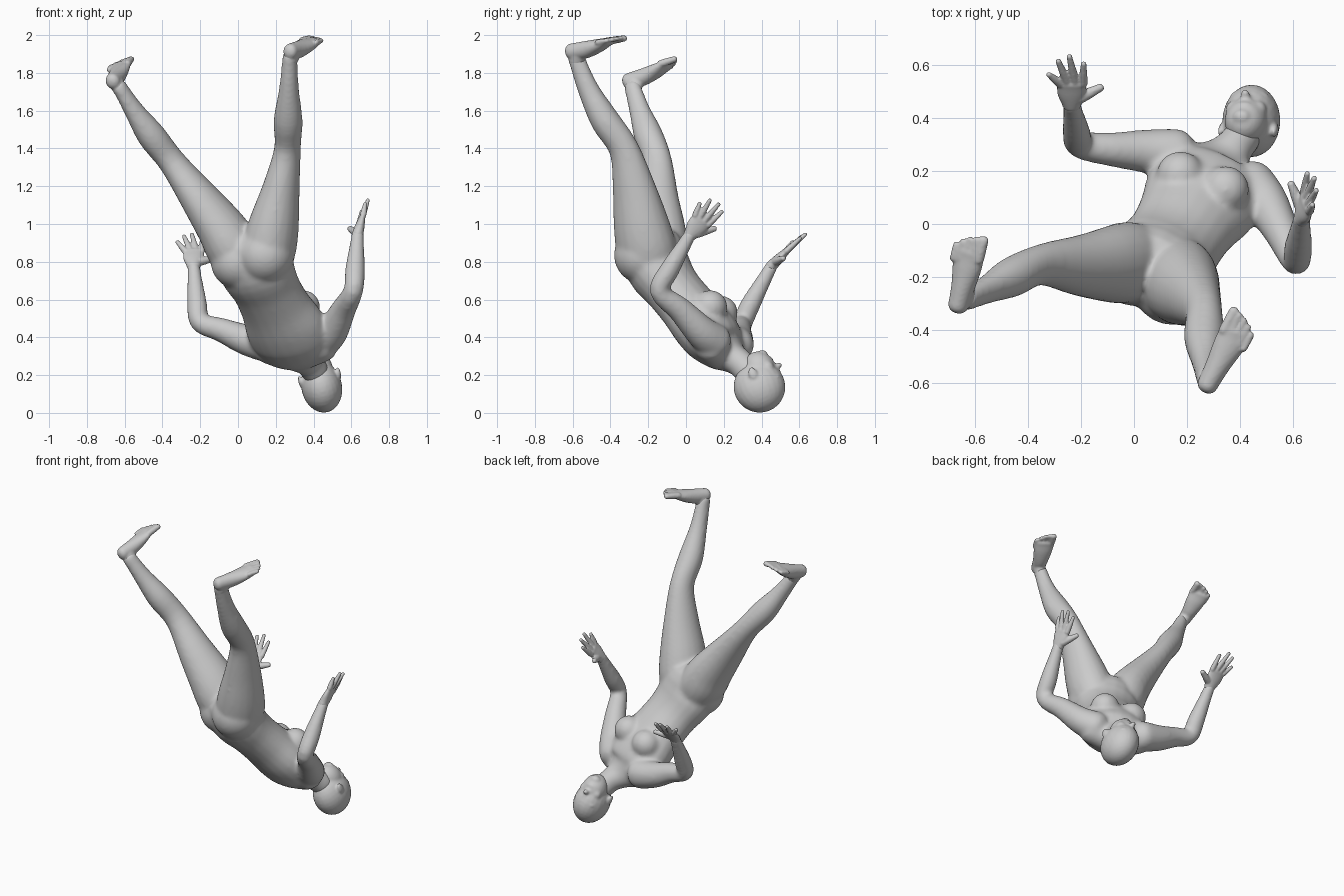
import bpy, bmesh, math
from mathutils import Vector, Matrix

if "Cube" in bpy.data.objects:
    bpy.data.objects.remove(bpy.data.objects["Cube"])

V = Vector
LEFT = V((.93, -.35, .05))      # body's left-right axis


def loft(bm, pts, axis=LEFT, sides=20, steps=4, dome=.8):
    """Closed tube through (x, y, z, half_width, half_depth) points with domed ends."""
    pts = [V(p) for p in pts]
    ext = [2 * pts[0] - pts[1]] + pts + [2 * pts[-1] - pts[-2]]
    ext[0][3:], ext[-1][3:] = pts[0][3:], pts[-1][3:]
    path = []
    for i in range(1, len(ext) - 2):
        a, b, c, d = ext[i - 1:i + 3]
        for k in range(steps):
            t = k / steps
            path.append(.5 * (2 * b + (c - a) * t + (2 * a - 5 * b + 4 * c - d) * t * t
                              + (3 * b - a - 3 * c + d) * t ** 3))
    path.append(pts[-1])
    sections = []
    n = len(path)
    for i, p in enumerate(path):
        t = (V(path[min(i + 1, n - 1)][:3]) - V(path[max(i - 1, 0)][:3])).normalized()
        sections.append((V(p[:3]), t, p[3], p[4]))

    def cap(sec, sign):
        c, t, a, b = sec
        return [(c + t * sign * dome * min(a, b) * math.sin(u), t, a * math.cos(u), b * math.cos(u))
                for u in (.45, .9, 1.3)]
    sections = cap(sections[0], -1)[::-1] + sections + cap(sections[-1], 1)
    rings = []
    for c, t, a, b in sections:
        w = (axis - t * axis.dot(t)).normalized()
        d = t.cross(w)
        rings.append([bm.verts.new(c + w * a * math.cos(q) + d * b * math.sin(q))
                      for q in (2 * math.pi * k / sides for k in range(sides))])
    for r, s in zip(rings, rings[1:]):
        for k in range(sides):
            m = (k + 1) % sides
            bm.faces.new((r[k], r[m], s[m], s[k]))
    bm.faces.new(rings[0][::-1])
    bm.faces.new(rings[-1])


def ball(bm, x, y, z, r):
    bmesh.ops.create_uvsphere(bm, u_segments=24, v_segments=16, radius=r,
                              matrix=Matrix.Translation((x, y, z)))


def finish(name, bm, voxel, smooth):
    """Fuse the overlapping shapes into one smooth skin."""
    bmesh.ops.recalc_face_normals(bm, faces=bm.faces)
    me = bpy.data.meshes.new(name)
    bm.to_mesh(me)
    bm.free()
    ob = bpy.data.objects.new(name, me)
    bpy.context.collection.objects.link(ob)
    r = ob.modifiers.new("fuse", 'REMESH')
    r.mode, r.voxel_size, r.use_smooth_shade = 'VOXEL', voxel, True
    s = ob.modifiers.new("soften", 'SMOOTH')
    s.factor, s.iterations = .5, smooth


# Torso, neck and limbs
bm = bmesh.new()
loft(bm, [(.07, -.17, .86, .185, .16), (.10, -.14, .757, .205, .167), (.15, -.07, .657, .188, .147),
          (.2, .01, .56, .195, .147), (.25, .088, .462, .222, .154), (.285, .15, .385, .22, .147),
          (.305, .19, .335, .19, .12), (.34, .24, .295, .11, .085), (.375, .285, .265, .076, .075),
          (.41, .33, .22, .072, .075)])
loft(bm, [(.16, .235, .35, .09, .09), (.25, .19, .325, .09, .1), (.34, .165, .325, .09, .1),
          (.45, .13, .36, .09, .09)], axis=V((0, .78, .63)))       # shoulder girdle
ball(bm, .345, .13, .56, .09)                                      # chest muscles
ball(bm, .175, .185, .53, .09)
ball(bm, .145, -.23, .835, .152)                                   # buttocks
ball(bm, .0, -.165, .8, .145)
loft(bm, [(.145, -.165, .76, .13, .14), (.165, -.208, .87, .142, .16), (.19, -.237, 1.0, .132, .15),
          (.23, -.277, 1.2, .096, .115), (.262, -.33, 1.40, .07, .081), (.265, -.43, 1.55, .077, .078),
          (.27, -.52, 1.72, .052, .057), (.275, -.585, 1.89, .04, .046)])
loft(bm, [(.03, -.14, .78, .13, .14), (-.03, -.145, .88, .142, .156), (-.09, -.15, .98, .128, .149),
          (-.2, -.155, 1.13, .102, .12), (-.35, -.153, 1.33, .071, .081), (-.46, -.2, 1.47, .075, .078),
          (-.55, -.245, 1.6, .052, .057), (-.63, -.285, 1.73, .039, .046)])
ARMS = [[(.435, .15, .375, .098), (.497, .08, .43, .086), (.557, -.03, .545, .067), (.61, -.14, .645, .053),
         (.62, -.085, .76, .053), (.634, .025, .95, .034)],
        [(.16, .265, .36, .095), (.04, .275, .388, .082), (-.09, .282, .44, .064), (-.2, .3, .48, .054),
         (-.217, .345, .58, .053), (-.235, .455, .78, .034)]]
for arm in ARMS:
    loft(bm, [p + (p[3],) for p in arm], axis=V((.6, .6, -.5)))
finish("body", bm, .011, 14)

# Head: skull, jaw and facial features placed in the head's own frame
U = V((.2, .4, -.89)).normalized()
F = V((-.1, .85, .5))
F = (F - U * F.dot(U)).normalized()
L = U.cross(F)
C = V((.443, .389, .138))
bm = bmesh.new()


def blob(side, fwd, up, rs, rf, ru):
    m = Matrix((L * rs, F * rf, U * ru)).transposed().to_4x4()
    m.translation = C + L * side + F * fwd + U * up
    bmesh.ops.create_uvsphere(bm, u_segments=24, v_segments=16, radius=1, matrix=m)


blob(0, 0, 0, .108, .137, .138)              # skull
blob(0, .04, -.085, .08, .085, .099)         # jaw
blob(0, .08, -.15, .036, .032, .028)         # chin
blob(0, .128, -.064, .018, .032, .016)       # nose tip
blob(0, .117, -.035, .012, .02, .04)         # nose bridge
blob(0, .108, -.108, .034, .018, .016)       # lips
for s in (-1, 1):
    blob(s * .04, .1, .002, .034, .022, .014)         # brow
    blob(s * .042, .078, -.07, .036, .034, .036)      # cheek
    blob(s * .104, -.012, -.06, .011, .024, .035)     # ear
finish("head", bm, .008, 4)


# Hands: palm, four fingers and thumb
def hand(name, wrist, knuckle, across, tips):
    wrist, knuckle, across = V(wrist), V(knuckle), V(across).normalized()
    bm = bmesh.new()
    mid = wrist.lerp(knuckle, .5)
    loft(bm, [(*wrist, .036, .03), (*mid, .054, .026), (*knuckle, .056, .019)], across)
    for i, tip in enumerate(tips):
        tip = V(tip)
        if i < 4:
            base = knuckle + across * (-.044 + .029 * i)
            r = .015
        else:
            base = wrist.lerp(knuckle, .3) + across * .025
            r = .021
        tip = tip - (tip - base).normalized() * .006
        loft(bm, [(*base, r * 1.15, r * 1.15), (*base.lerp(tip, .5), r, r), (*tip, r * .75, r * .7)],
             across, sides=10)
    finish(name, bm, .0055, 2)


hand("left_hand", (.632, .02, .94), (.652, .083, 1.02), (-.2, .65, -.5),
     [(.675, .075, 1.115), (.69, .13, 1.132), (.682, .177, 1.11), (.655, .195, 1.07), (.59, .157, .977)])
hand("right_hand", (-.235, .45, .775), (-.235, .53, .855), (1, 0, 0),
     [(-.325, .567, .91), (-.288, .62, .94), (-.245, .637, .95), (-.19, .61, .93), (-.12, .518, .82)])


# Feet: sole faces up, toes fan from the big toe outwards
def foot(name, heel, toe, outward, ankle):
    heel, toe, out, ankle = V(heel), V(toe), V(outward), V(ankle)
    d = toe - heel
    out = (out - d * out.dot(d) / d.length_squared).normalized()
    n = d.cross(out)
    n = (n if n.z > 0 else -n).normalized()
    bm = bmesh.new()
    at = lambda f, w, h: (*(heel + d * f - n * h), w, h)
    loft(bm, [at(.1, .039, .043), at(.35, .046, .046), at(.6, .058, .036), at(.8, .062, .022)], out)
    loft(bm, [(*ankle, .037, .043), (*(heel + d * .22 - n * .045), .04, .055)], out)
    for i in range(5):
        r = .02 if i == 0 else .0145
        side = out * (-.044 + .0245 * i)
        end = 1.0 - .006 * i - .008 * i * i
        p, q = [heel + d * f + side - n * (r + .002) for f in (.74 - .02 * i, end)]
        loft(bm, [(*p, r, r), (*p.lerp(q, .5), r, r), (*q, r, r * .85)], out, sides=10)
    finish(name, bm, .007, 3)


foot("left_foot", (.262, -.645, 1.95), (.418, -.35, 2.0), (.86, -.48, -.1), (.275, -.58, 1.86))
foot("right_foot", (-.685, -.345, 1.785), (-.615, -.05, 1.88), (-.95, .1, -.35), (-.62, -.28, 1.705))
